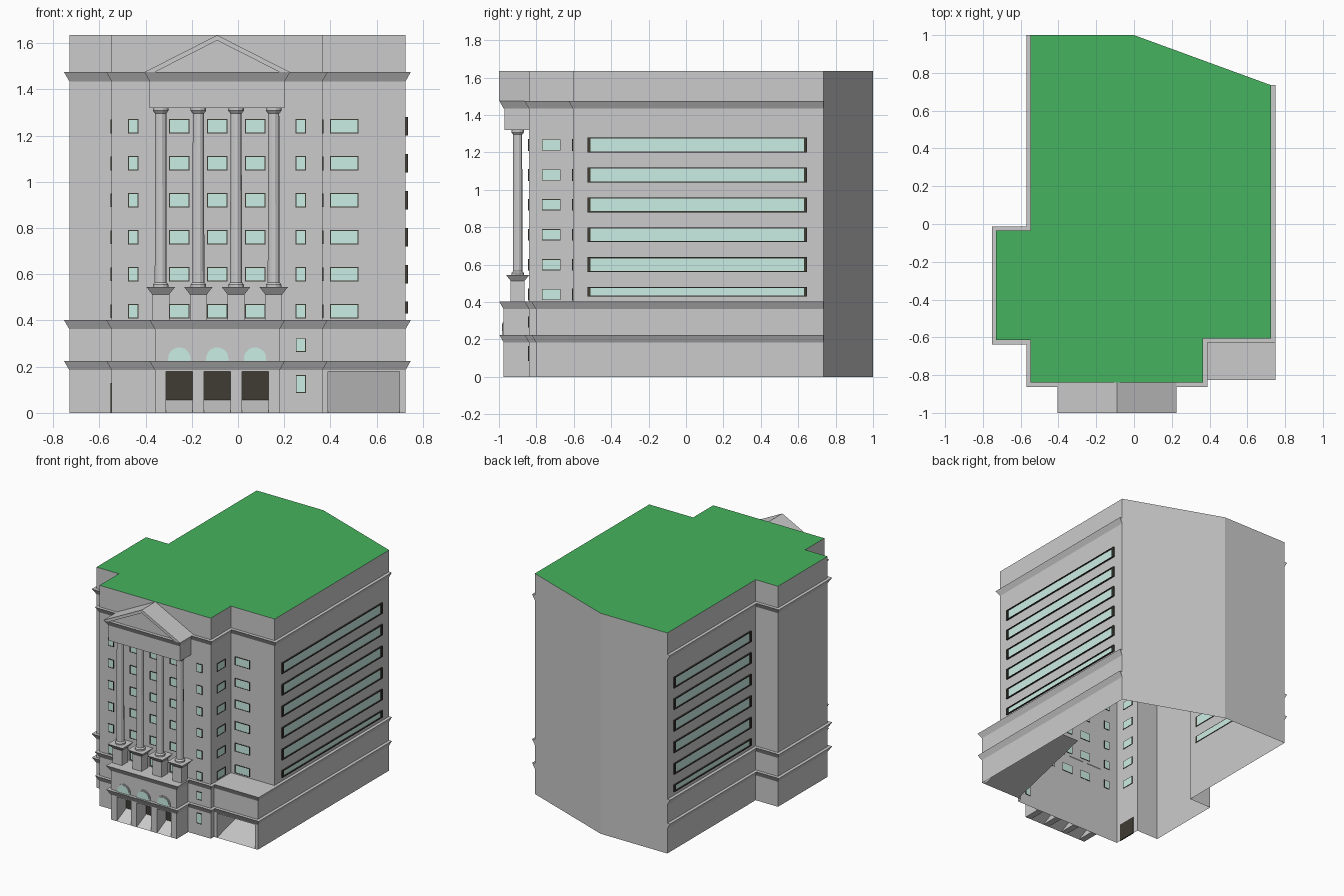
import bpy, bmesh
from math import sin, cos, pi
from mathutils import Vector

if "Cube" in bpy.data.objects:
    bpy.data.objects.remove(bpy.data.objects["Cube"])


def material(name, rgb):
    m = bpy.data.materials.new(name)
    m.diffuse_color = (*rgb, 1)
    m.use_nodes = True
    m.node_tree.nodes["Principled BSDF"].inputs["Base Color"].default_value = m.diffuse_color
    return m


GLASS = material("glass_green", (0.6, 0.86, 0.78))
DARK = material("dark_frame", (0.05, 0.045, 0.035))
GREEN = material("roof_green", (0.06, 0.45, 0.11))


def finish(name, bm, mat=None, fix=True):
    if fix:
        bmesh.ops.recalc_face_normals(bm, faces=bm.faces)
    me = bpy.data.meshes.new(name)
    bm.to_mesh(me)
    bm.free()
    ob = bpy.data.objects.new(name, me)
    bpy.context.collection.objects.link(ob)
    if mat:
        me.materials.append(mat)
    return ob


def rings(bm, loops, closed_ring=True, flip=False):
    """Join successive loops of points with quads."""
    vs = [[bm.verts.new(p) for p in l] for l in loops]
    n = len(vs[0])
    for a, b in zip(vs, vs[1:]):
        for i in range(n if closed_ring else n - 1):
            j = (i + 1) % n
            bm.faces.new((a[i], a[j], b[j], b[i]))
    return vs


def boxes(name, items, mat=None):
    bm = bmesh.new()
    for x0, x1, y0, y1, z0, z1 in items:
        vs = rings(bm, [[(x0, y0, z), (x1, y0, z), (x1, y1, z), (x0, y1, z)] for z in (z0, z1)])
        bm.faces.new(vs[0][::-1])
        bm.faces.new(vs[1])
    return finish(name, bm, mat)


def prism_y(name, pts, y0, y1, mat=None):
    """Extrude an (x, z) outline along y."""
    bm = bmesh.new()
    vs = rings(bm, [[(x, y, z) for x, z in pts] for y in (y0, y1)])
    bm.faces.new(vs[0])
    bm.faces.new(vs[1][::-1])
    return finish(name, bm, mat)


def turned(name, cx, cy, prof, n):
    """n-sided upright part from (radius, z) pairs."""
    bm = bmesh.new()
    k = 1 / cos(pi / n)
    vs = rings(bm, [[(cx + r * k * cos(2 * pi * (i + .5) / n), cy + r * k * sin(2 * pi * (i + .5) / n), z)
                     for i in range(n)] for r, z in prof])
    bm.faces.new(vs[0][::-1])
    bm.faces.new(vs[-1])
    return finish(name, bm)


def walls(name, path, z0, z1, closed):
    bm = bmesh.new()
    rings(bm, [[(x, y, z) for x, y in path] for z in (z0, z1)], closed)
    return finish(name, bm, fix=False)


def cornice(name, path, z0, z1, out=0.023):
    """Flared ledge swept along an open path with mitred corners."""
    p = [Vector(q) for q in path]
    nrm = [Vector(((b - a).y, -(b - a).x)).normalized() for a, b in zip(p, p[1:])]
    nrm = [nrm[0]] + nrm + [nrm[-1]]
    off = [q + (a + b) / (1 + a.dot(b)) * out for q, a, b in zip(p, nrm, nrm[1:])]
    bm = bmesh.new()
    vs = rings(bm, [[(*a, z0), (*b, z1), (*a, z1)] for a, b in zip(p, off)])
    bm.faces.new(vs[0])
    bm.faces.new(vs[-1][::-1])
    return finish(name, bm)


# Footprint, counter-clockwise from above
back = [(0.725, 0.735), (0, 1)]
left = [(-0.547, 1), (-0.547, -0.035), (-0.73, -0.035), (-0.73, -0.615), (-0.547, -0.615), (-0.547, -0.84)]
upper_right = [(0.365, -0.84), (0.365, -0.605), (0.725, -0.605)]
main = back + left + upper_right
walls("upper_walls", main, 0.40, 1.635, True)
walls("lower_walls", [(0.725, -0.803)] + back + left + [(0.365, -0.84), (0.365, -0.803)], 0, 0.40, False)
bm = bmesh.new()
bm.faces.new([bm.verts.new((x, y, 1.635)) for x, y in main])
finish("roof", bm, GREEN, False)

# Front corner block: terrace, framed opening and ramp
bm = bmesh.new()
bm.faces.new([bm.verts.new((x, y, 0.40)) for x, y in
              [(0.365, -0.803), (0.725, -0.803), (0.725, -0.605), (0.365, -0.605)]])
finish("terrace", bm, None, False)
bm = bmesh.new()
for x0, x1, z0, z1 in [(0.365, 0.39, 0, 0.18), (0.70, 0.725, 0, 0.18), (0.365, 0.725, 0.18, 0.40)]:
    rings(bm, [[(x0, -0.803, z), (x1, -0.803, z)] for z in (z0, z1)], False)
finish("ramp_opening_wall", bm, None, False)
bm = bmesh.new()
rings(bm, [[(0.39, -0.803, 0), (0.70, -0.803, 0)], [(0.39, -0.15, 0.18), (0.70, -0.15, 0.18)]], False)
for x in (0.39, 0.70):
    bm.faces.new([bm.verts.new(q) for q in [(x, -0.803, 0), (x, -0.15, 0.18), (x, -0.803, 0.18)]])
finish("drive_ramp", bm, None, False)

# Three flared ledges; none on the back
PX0, PX1, PY = -0.36, 0.18, -0.975
porch = [(PX0, -0.84), (PX0, PY), (PX1, PY), (PX1, -0.84)]
low = left + porch + [(0.365, -0.84), (0.365, -0.803), (0.725, -0.803), (0.725, 0.735)]
cornice("low_cornice", low, 0.185, 0.225)
cornice("middle_cornice", low, 0.362, 0.402)
gable_base = [(-0.382, -0.84), (-0.382, PY), (0.202, PY), (0.202, -0.84)]
cornice("top_cornice", left + gable_base + upper_right + [(0.725, 0.735)], 1.435, 1.475)

# Entrance porch: upper block, piers, sloped steps, doors
CX = -0.09
boxes("porch_block", [(PX0, PX1, PY, -0.84, 0.18, 0.402)])
boxes("porch_piers", [(a, b, PY, -0.84, 0, 0.18) for a, b in
                      [(PX0, -0.312), (-0.197, -0.148), (-0.032, 0.017), (0.132, PX1)]])
bays = [CX - 0.164, CX, CX + 0.164]
boxes("entrance_doors", [(x - 0.058, x + 0.058, -0.865, -0.845, 0.055, 0.18) for x in bays], DARK)
bm = bmesh.new()
for x in bays:
    rings(bm, [[(x - 0.058, y, z), (x + 0.058, y, z)] for y, z in [(PY, 0), (-0.865, 0.055)]], False)
finish("entrance_ramps", bm, None, False)


def arch(r, base, cz):
    return [(-r, base)] + [(-r * cos(pi * i / 16), cz + r * sin(pi * i / 16)) for i in range(17)] + [(r, base)]


for i, x in enumerate(bays):
    for part, r, y, m in [("arch_frame", 0.056, -0.981, None), ("arch_glass", 0.048, -0.984, GLASS)]:
        pts = arch(r, 0.22, 0.235)
        prism_y(f"{part}_{i}", [(x + a, b) for a, b in pts], y, -0.97, m)

# Pedestals and columns
for i in range(4):
    x = CX + (i - 1.5) * 0.163
    turned(f"pedestal_{i}", x, -0.9, [(0.037, 0.40), (0.037, 0.513), (0.062, 0.545)], 4)
    turned(f"column_{i}", x, -0.9, [(0.034, 0.545), (0.034, 0.555), (0.026, 0.565), (0.024, 1.295),
                                    (0.034, 1.308), (0.034, 1.32)], 12)

# Entablature and pediment
boxes("entablature", [(-0.382, 0.202, -0.97, -0.84, 1.32, 1.475)])
prism_y("pediment_rim", [(-0.405, 1.475), (-0.36, 1.475), (CX, 1.612), (0.18, 1.475), (0.225, 1.475),
                         (CX, 1.635)], -1.0, -0.84)
prism_y("pediment_panel", [(-0.375, 1.475), (0.195, 1.475), (CX, 1.62)], -0.97, -0.84)

# Windows: glass and frame bars gathered per kind
glass, frames = [], []


def window(axis, wall, side, c, z, w, h, t=0.004, out=0.004, ends=None):
    """Window on a wall plane; axis is the wall normal, c the centre along it."""
    e = ends or t
    u0, u1, v0, v1 = c - w / 2, c + w / 2, z - h / 2, z + h / 2

    def put(store, a, b, d, f, o):
        n = sorted((wall - side * 0.003, wall + side * o))
        store.append((*n, a, b, d, f) if axis == 'x' else (a, b, *n, d, f))
    put(glass, u0 + e, u1 - e, v0 + t, v1 - t, 0.002)
    put(frames, u0, u0 + e, v0, v1, out)
    put(frames, u1 - e, u1, v0, v1, out)
    put(frames, u0 + e, u1 - e, v0, v0 + t, out)
    put(frames, u0 + e, u1 - e, v1 - t, v1, out)


for k in range(6):
    z = 1.24 - 0.16 * k
    for x in bays:
        window('y', -0.84, -1, x, z, 0.088, 0.063)
    for x in (-0.453, 0.272):
        window('y', -0.84, -1, x, z, 0.046, 0.063)
    window('y', -0.605, -1, 0.46, z, 0.122, 0.063)
    for wall, s in ((0.365, 1), (-0.547, -1)):
        window('x', wall, s, -0.72, z, 0.1, 0.06)
    # Long strip windows on both flanks
    zs, hs = (z, 0.08) if k < 5 else (0.456, 0.052)
    window('x', 0.725, 1, 0.06, zs, 1.175, hs, 0.006, 0.01, 0.016)
    window('x', -0.547, -1, 0.477, zs, 0.905, hs, 0.006, 0.01, 0.016)
window('y', -0.84, -1, 0.272, 0.293, 0.044, 0.06)
window('y', -0.84, -1, 0.272, 0.125, 0.044, 0.078)
boxes("window_glass", glass, GLASS)
boxes("window_frames", frames, DARK)

# Side door on the left return wall
boxes("side_door", [(-0.551, -0.543, -0.8, -0.66, 0, 0.13)], DARK)
